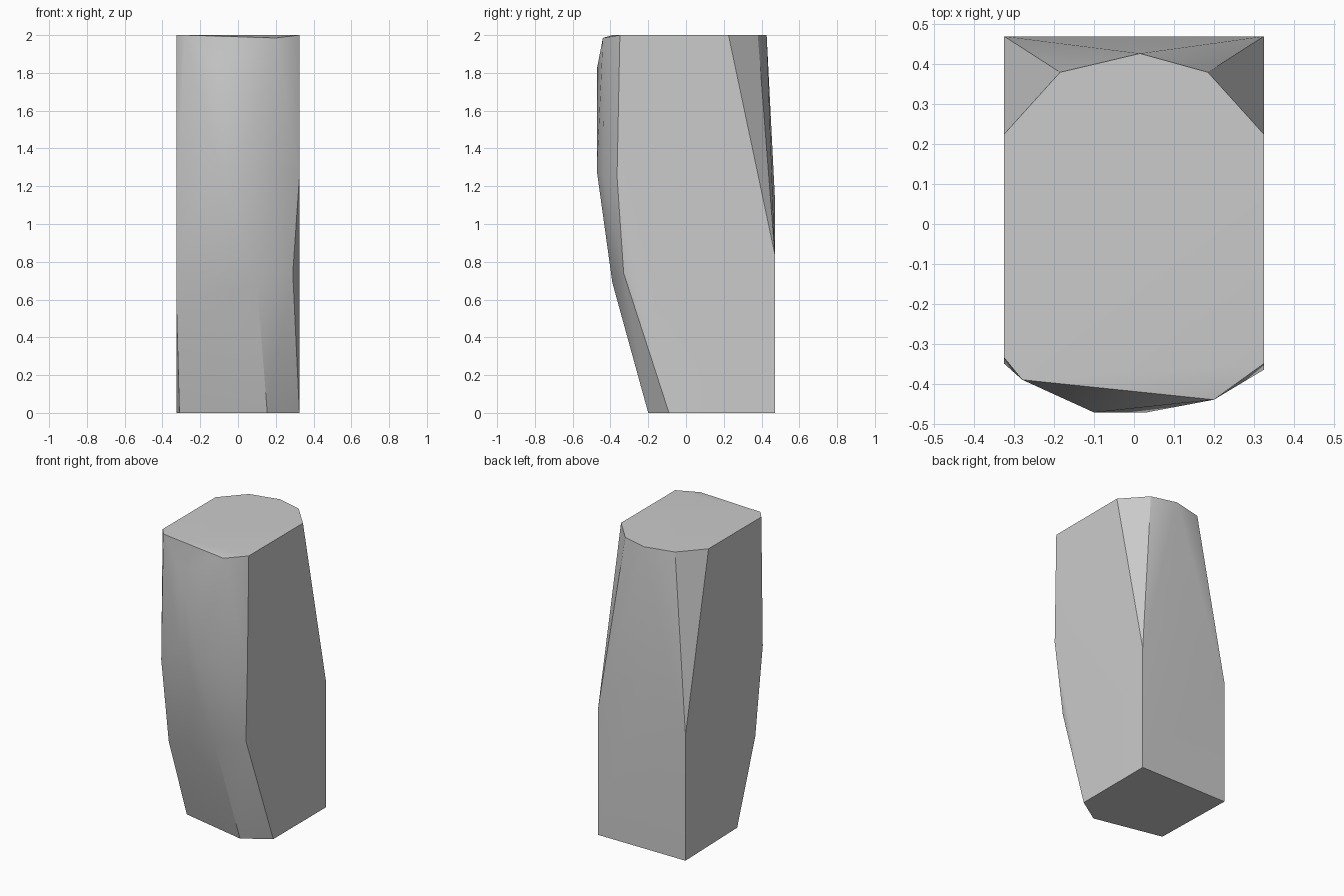
import bpy
import bmesh
import math

cube = bpy.data.objects.get("Cube")
if cube:
    bpy.data.objects.remove(cube, do_unlink=True)

# Single stone grey
stone = bpy.data.materials.new("stone_grey")
stone.use_nodes = True
grey = (0.6, 0.6, 0.6, 1)
stone.diffuse_color = grey
stone.node_tree.nodes["Principled BSDF"].inputs["Base Color"].default_value = grey

W, B = 0.325, 0.47  # half width, back plane

corners = []
# Square back edges with the chamfered upper corners
for s in (-1, 1):
    corners += [(s * W, B, 0), (s * W, B, 0.84),
                (s * W, 0.225, 2), (s * 0.185, 0.38, 2)]
corners += [(0.015, 0.427, 2), (0, B, 1.15)]
# Foot, front edge
corners += [(W, -0.09, 0), (0.155, -0.2, 0), (-0.31, -0.1, 0)]
# Right-hand front ridge
corners += [(0.29, -0.33, 0.74), (W, -0.365, 1.25), (W, -0.35, 2)]
# Left-hand front ridge
corners += [(-W, -0.27, 0.55), (-W, -0.35, 1.13), (-W, -0.335, 2)]
# Rounded front bulge
corners += [(0.1, -0.39, 0.69), (0.03, -0.472, 1.28), (0.2, -0.437, 1.25),
            (-0.1, -0.472, 1.3), (-0.27, -0.385, 1.2), (-0.1, -0.472, 1.82),
            (0.2, -0.44, 1.985), (-0.28, -0.39, 2)]

# Wrap the corners in a convex block
bm = bmesh.new()
for c in corners:
    bm.verts.new(c)
hull = bmesh.ops.convex_hull(bm, input=bm.verts)
loose = [v for v in bm.verts if not v.link_faces]
bmesh.ops.delete(bm, geom=loose, context="VERTS")
bmesh.ops.dissolve_limit(bm, angle_limit=math.radians(0.5),
                         verts=bm.verts, edges=bm.edges)
bmesh.ops.recalc_face_normals(bm, faces=bm.faces)

mesh = bpy.data.meshes.new("rock_pillar")
bm.to_mesh(mesh)
bm.free()
mesh.materials.append(stone)
rock = bpy.data.objects.new("rock_pillar", mesh)
bpy.context.collection.objects.link(rock)

# Soft facets with crisp main edges
bpy.ops.object.select_all(action="DESELECT")
rock.select_set(True)
bpy.context.view_layer.objects.active = rock
bpy.ops.object.shade_smooth_by_angle(angle=math.radians(30))
